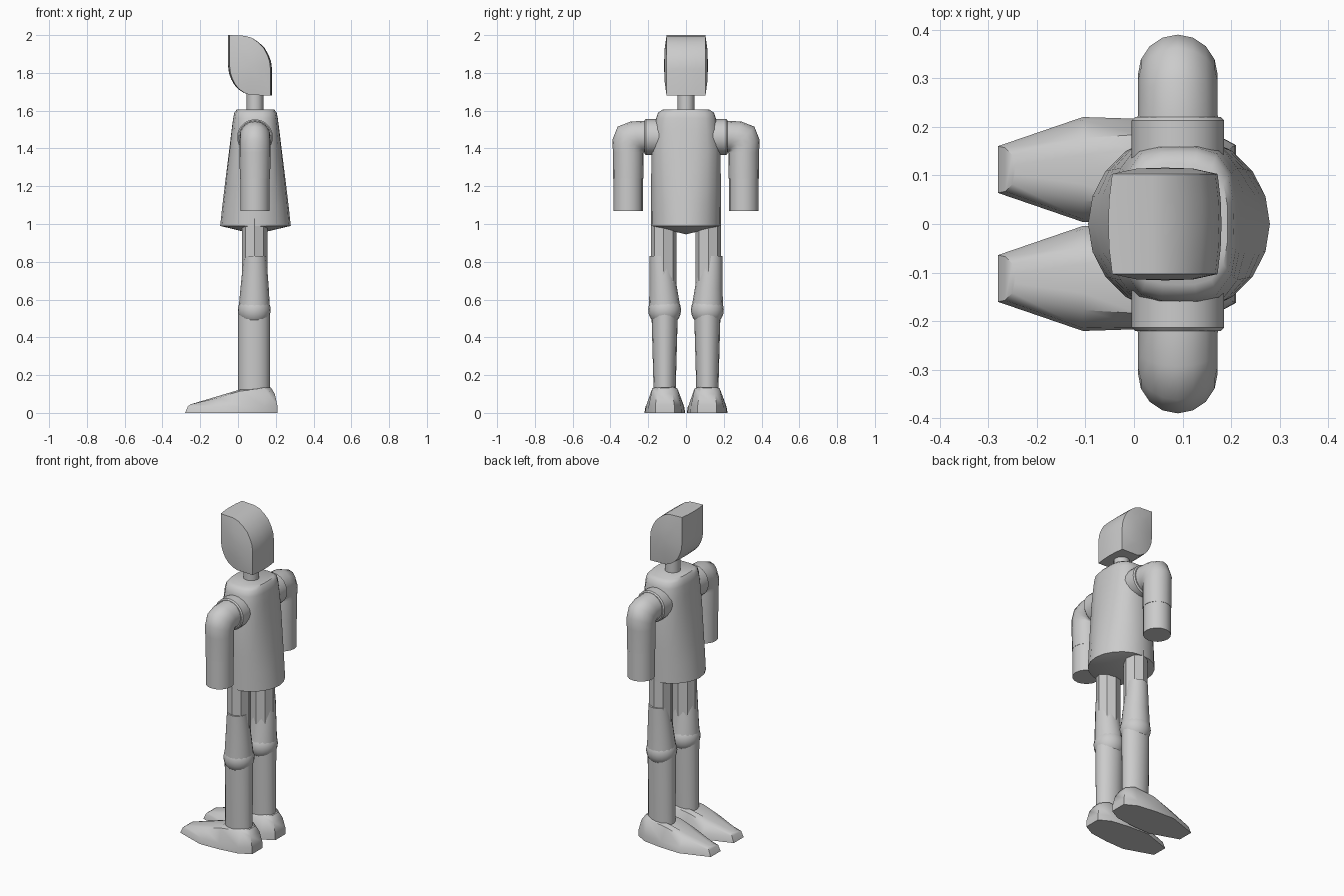
import bpy, bmesh
from math import cos, sin, pi, radians
from mathutils import Vector

if "Cube" in bpy.data.objects:
    bpy.data.objects.remove(bpy.data.objects["Cube"])

CX = 0.09  # the body stands slightly behind the toes


def finish(name, bm, smooth=35):
    bmesh.ops.recalc_face_normals(bm, faces=bm.faces[:])
    me = bpy.data.meshes.new(name)
    bm.to_mesh(me)
    bm.free()
    ob = bpy.data.objects.new(name, me)
    bpy.context.collection.objects.link(ob)
    if smooth:
        bpy.ops.object.select_all(action='DESELECT')
        ob.select_set(True)
        bpy.context.view_layer.objects.active = ob
        bpy.ops.object.shade_smooth_by_angle(angle=radians(smooth))
    return ob


def loft(name, loops, smooth=35, tips=(None, None)):
    """Skin a list of point loops; close ends with a face or a tip point."""
    bm = bmesh.new()
    rows = [[bm.verts.new(p) for p in lp] for lp in loops]
    n = len(rows[0])
    for a, b in zip(rows, rows[1:]):
        for i in range(n):
            j = (i + 1) % n
            bm.faces.new((a[i], a[j], b[j], b[i]))
    for row, tip in zip((rows[0], rows[-1]), tips):
        if tip is None:
            bm.faces.new(row)
        else:
            t = bm.verts.new(tip)
            for i in range(n):
                bm.faces.new((row[i], row[(i + 1) % n], t))
    return finish(name, bm, smooth)


def ring(c, u, v, seg=16, e=2.0):
    """Superellipse loop around c spanned by half-axes u and v."""
    c, u, v = Vector(c), Vector(u), Vector(v)
    out = []
    for i in range(seg):
        t = 2 * pi * i / seg
        k = (abs(cos(t)) ** e + abs(sin(t)) ** e) ** (-1 / e)
        out.append(c + u * cos(t) * k + v * sin(t) * k)
    return out


def flat(x, y, z, a, b, seg=16, e=2.0):
    return ring((x, y, z), (a, 0, 0), (0, b, 0), seg, e)


# head: leaf-like profile swept across y with gently bulging cheeks
profile = [(-.053, 2.0), (.037, 1.996), (.075, 1.985), (.108, 1.963), (.14, 1.934),
           (.162, 1.895), (.175, 1.86), (.18, 1.82), (.18, 1.68), (.064, 1.683),
           (.03, 1.695), (0, 1.715), (-.02, 1.738), (-.037, 1.768), (-.048, 1.80), (-.053, 1.84)]
hx, hz = .064, 1.84
loops = []
for y, k in ((-.114, .5), (-.103, .93), (-.05, .985), (0, 1), (.05, .985), (.103, .93), (.114, .5)):
    loops.append([(hx + (x - hx) * k, y, hz + (z - hz) * (1 if k > .9 else k)) for x, z in profile])
loft("head", loops, 35, ((hx, -.116, hz), (hx, .116, hz)))

# neck
loft("neck", [flat(CX, 0, z, .044, .044) for z in (1.58, 1.72)])

# torso: round at the hem, squarer and narrower at the shoulders
sections = [(.99, .187, .185, 2), (1.1, .175, .185, 2.1), (1.2, .163, .185, 2.2),
            (1.4, .138, .182, 2.6), (1.5, .126, .168, 3), (1.56, .118, .158, 3.3),
            (1.59, .112, .148, 3.3), (1.605, .1, .125, 3.3)]
loft("torso", [flat(CX + .0025, 0, z, a, b, 20, e) for z, a, b, e in sections], 40,
     ((CX, 0, .945), None))

for s, side in ((-1, "right"), (1, "left")):
    # shoulder cuff
    loft(side + "_shoulder_cuff",
         [ring((CX, s * y, 1.46), (r, 0, 0), (0, 0, r), 20)
          for y, r in ((.12, .095), (.213, .095), (.22, .088))])

    # upper arm: turns from sideways to straight down around the armpit
    py, pz = .225, 1.378
    arm = [ring((CX, s * .19, 1.463), (.086, 0, 0), (0, 0, .085))]
    for deg, d in ((0, .168), (22.5, .178), (45, .194), (67.5, .178), (90, .162)):
        t = radians(deg)
        h = d / 2
        w = Vector((0, s * sin(t), cos(t)))
        arm.append(ring(Vector((CX, s * py, pz)) + w * h, (.082, 0, 0), w * h))
    arm.append(ring((CX, s * .306, 1.24), (.08, 0, 0), (0, s * .08, 0)))
    loft(side + "_upper_arm", arm, 50)

    # forearm
    loft(side + "_forearm", [flat(CX, s * .306, z, .078, .078) for z in (1.26, 1.07)])

    # thigh, its tapered guard and the knee ball
    loft(side + "_thigh", [flat(.088, s * .118, z, .068, .068, 8) for z in (1.03, .52)], 0)
    loft(side + "_thigh_guard", [flat(.09, s * .133, .83, .06, .06),
                                 flat(.088, s * .12, .66, .075, .073),
                                 flat(.086, s * .113, .55, .083, .084)])
    bm = bmesh.new()
    bmesh.ops.create_uvsphere(bm, u_segments=20, v_segments=12, radius=.087)
    bmesh.ops.translate(bm, verts=bm.verts[:], vec=(.086, s * .113, .545))
    finish(side + "_knee", bm)

    # shin
    loft(side + "_shin", [flat(.085, s * .113, z, .084, b) for z, b in ((.54, .07), (.1, .058))])

    # foot: half outlines of sole, welt and top, mirrored across the foot
    outlines = [
        [(-.28, .048, 0), (-.105, .108, 0), (.02, .104, 0), (.14, .088, 0), (.21, .05, 0)],
        [(-.265, .045, .035), (-.105, .102, .035), (.02, .1, .035), (.14, .086, .035), (.208, .05, .04)],
        [(-.25, .03, .046), (-.105, .065, .08), (.01, .072, .115), (.14, .066, .13), (.195, .042, .1)],
        [(-.245, .01, .047), (-.105, .03, .088), (.005, .04, .122), (.14, .04, .137), (.175, .025, .133)]]
    loft(side + "_foot",
         [[(x, s * .112 + y, z) for x, y, z in o] + [(x, s * .112 - y, z) for x, y, z in reversed(o)]
          for o in outlines], 40)
